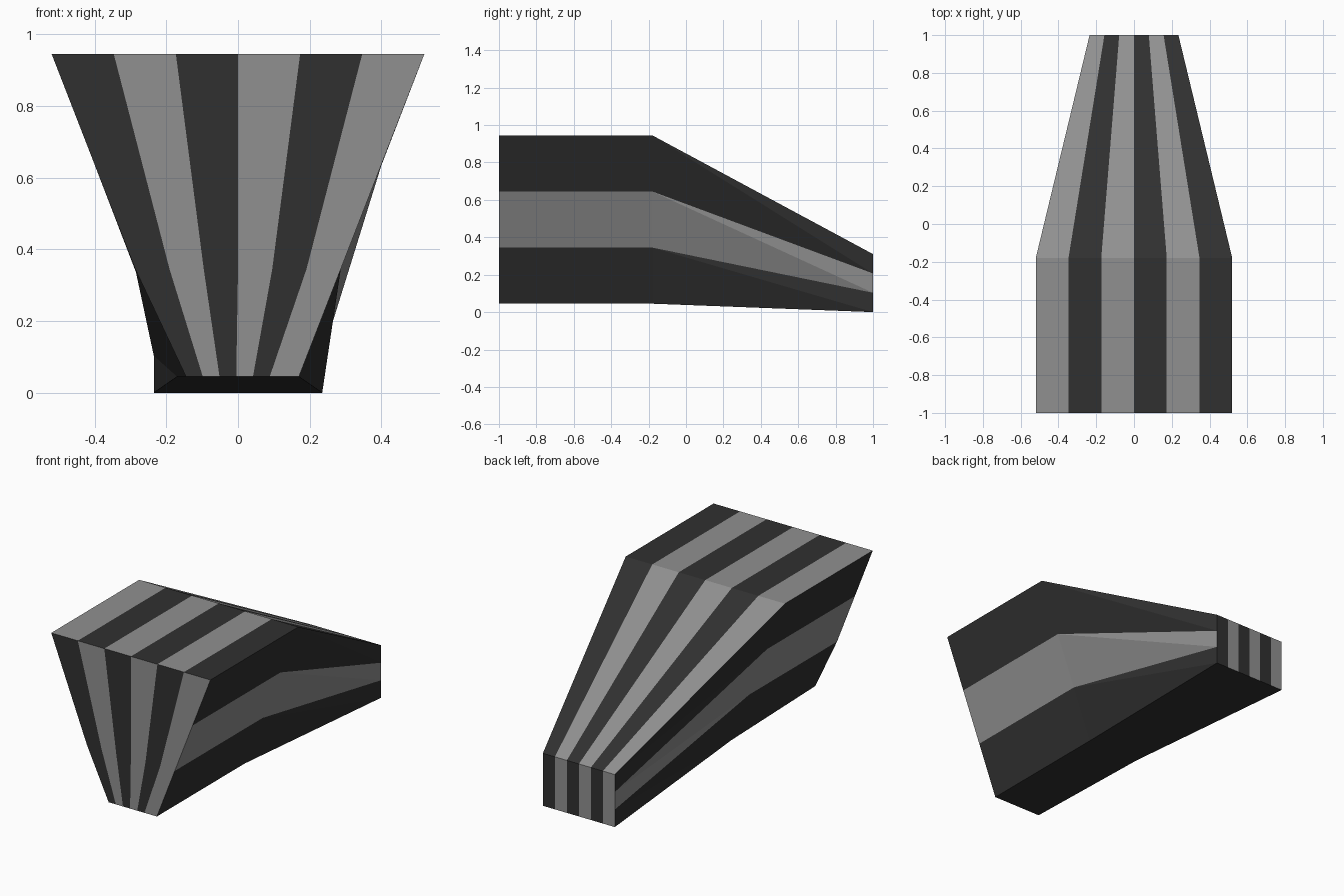
import bpy, bmesh

if "Cube" in bpy.data.objects:
    bpy.data.objects.remove(bpy.data.objects["Cube"])

COLS, ROWS = 6, 3
# Three cross-sections along y: (y, z top, z bottom, half width top, half width bottom)
STATIONS = [(-1.0, 0.945, 0.045, 0.52, 0.17),
            (-0.18, 0.945, 0.045, 0.52, 0.17),
            (1.0, 0.31, 0.0, 0.235, 0.235)]

bm = bmesh.new()
cache = {}


def point(i, j, k):
    """Vertex at column i, station j, row k (row 0 is the top)."""
    if (i, j, k) not in cache:
        y, z0, z1, w0, w1 = STATIONS[j]
        t = k / ROWS
        x = (w0 + (w1 - w0) * t) * (2 * i / COLS - 1)
        if j == 0 and k == ROWS and i < COLS:      # uneven lower front edge
            x = -0.145 + 0.0467 * i
        cache[i, j, k] = bm.verts.new((x, y, z0 + (z1 - z0) * t))
    return cache[i, j, k]


def face(grey, *keys):
    f = bm.faces.new([point(*key) for key in keys])
    f.material_index = 1 if grey else 0


# Top deck with rear slope, and plain dark underside
for i in range(COLS):
    for j in range(2):
        for k in (0, ROWS):
            face(k == 0 and i % 2 == 0,
                 (i, j, k), (i + 1, j, k), (i + 1, j + 1, k), (i, j + 1, k))

# Front and back ends with vertical stripes
for i in range(COLS):
    for k in range(ROWS):
        for j in (0, 2):
            face(i % 2 == (1 if j == 0 else 0),
                 (i, j, k), (i + 1, j, k), (i + 1, j, k + 1), (i, j, k + 1))

# Sides with one grey band, twisted quads split along opposite diagonals
for k in range(ROWS):
    for j in range(2):
        for i in (0, COLS):
            a, b = (i, j, k), (i, j + 1, k)
            c, d = (i, j + 1, k + 1), (i, j, k + 1)
            if i == 0:
                a, b, c, d = b, c, d, a
            face(k == 1, a, b, c)
            face(k == 1, a, c, d)

bmesh.ops.recalc_face_normals(bm, faces=bm.faces[:])
mesh = bpy.data.meshes.new("striped_wedge_body")
bm.to_mesh(mesh)
bm.free()

# Dark and grey stripe colours
for name, v in (("dark_stripe", 0.03), ("grey_stripe", 0.28)):
    mat = bpy.data.materials.new(name)
    mat.diffuse_color = (v, v, v, 1)
    mat.use_nodes = True
    mat.node_tree.nodes["Principled BSDF"].inputs["Base Color"].default_value = mat.diffuse_color
    mesh.materials.append(mat)

body = bpy.data.objects.new("striped_wedge_body", mesh)
bpy.context.collection.objects.link(body)
